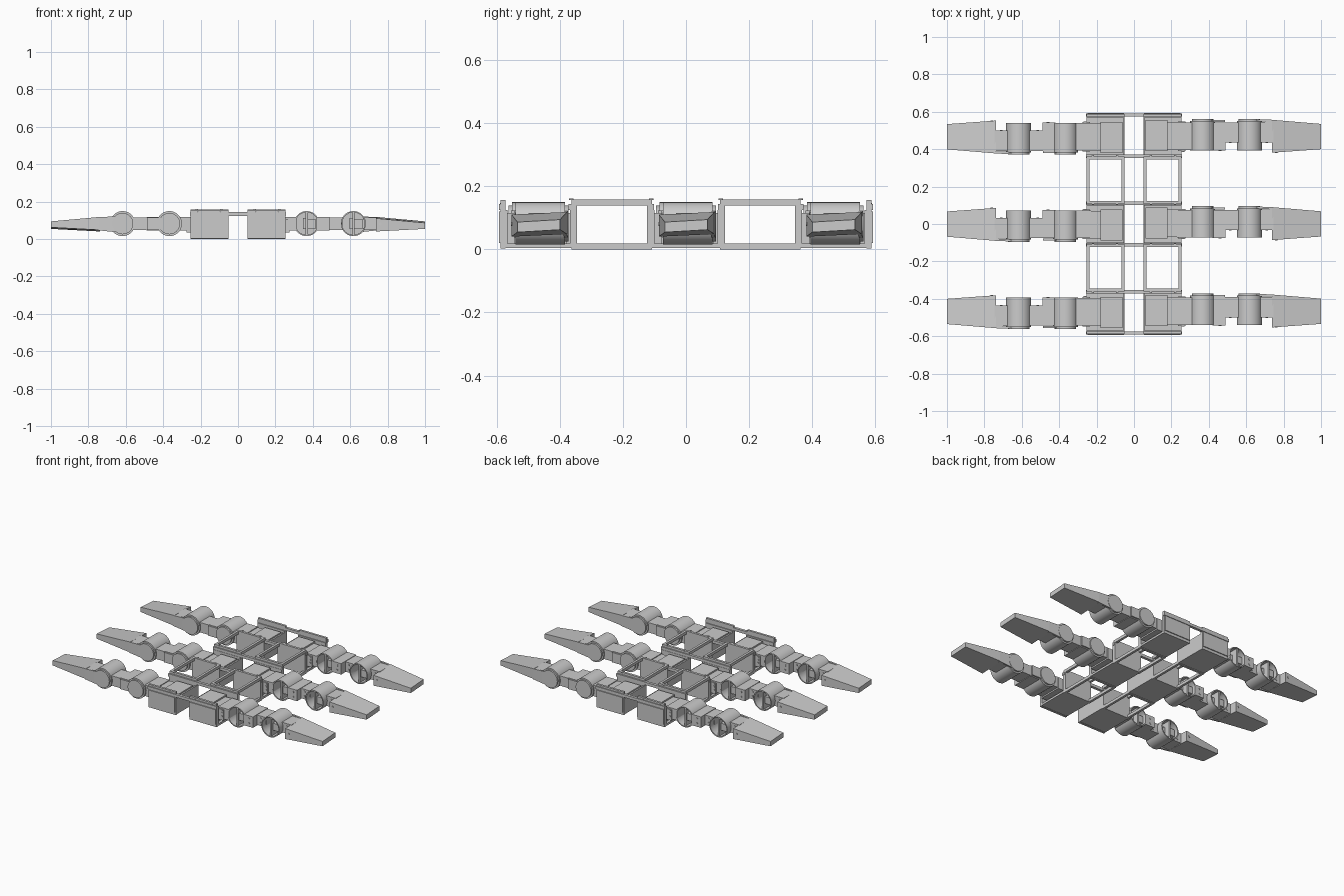
import bpy, bmesh, math
from mathutils import Matrix, Vector

if "Cube" in bpy.data.objects:
    bpy.data.objects.remove(bpy.data.objects["Cube"])

ROWS = (-0.467, 0.0, 0.467)
ZC = 0.082


def add_object(name, mesh, matrix=None):
    ob = bpy.data.objects.new(name, mesh)
    if matrix is not None:
        ob.matrix_world = matrix
    bpy.context.collection.objects.link(ob)
    return ob


def finish(name, bm, smooth=False):
    bmesh.ops.recalc_face_normals(bm, faces=bm.faces)
    me = bpy.data.meshes.new(name)
    for f in bm.faces:
        f.smooth = smooth
    bm.to_mesh(me)
    bm.free()
    if smooth:
        me.set_sharp_from_angle(angle=math.radians(30))
    return me


def add_box(bm, x, y, z):
    c = [(a[0] + a[1]) / 2 for a in (x, y, z)]
    s = [a[1] - a[0] for a in (x, y, z)]
    bmesh.ops.create_cube(bm, size=1, matrix=Matrix.Translation(c) @ Matrix.Diagonal((*s, 1)))


def boxes(name, specs):
    bm = bmesh.new()
    for s in specs:
        add_box(bm, *s)
    return finish(name, bm)


def add_pin(bm, p, axis, r=0.007, h=0.004):
    rot = Matrix.Rotation(math.pi / 2, 4, 'X') if axis == 'y' else Matrix.Identity(4)
    bmesh.ops.create_cone(bm, cap_ends=True, segments=12, radius1=r, radius2=r,
                          depth=h, matrix=Matrix.Translation(p) @ rot)


def lathe_y(name, profile, steps=40):
    bm = bmesh.new()
    vs = [bm.verts.new((r, y, 0)) for r, y in profile]
    es = [bm.edges.new((a, b)) for a, b in zip(vs, vs[1:])]
    bmesh.ops.spin(bm, geom=vs + es, cent=(0, 0, 0), axis=(0, 1, 0),
                   angle=2 * math.pi, steps=steps, use_merge=True)
    bmesh.ops.remove_doubles(bm, verts=bm.verts, dist=1e-5)
    return finish(name, bm, True)


def prism(bm, a, b):
    """Solid joining two four-point sections."""
    va, vb = ([bm.verts.new(p) for p in q] for q in (a, b))
    bm.faces.new(va)
    bm.faces.new(vb)
    for i in range(4):
        bm.faces.new((va[i], va[i - 1], vb[i - 1], vb[i]))


def section(x, y0, y1, z0, z1, lean):
    return [(x, y0, z0 - lean), (x, y1, z0 + lean), (x, y1, z1 + lean), (x, y0, z1 - lean)]


# ---- body meshes, right half, leg row centred on y = 0
X0, X1 = 0.05, 0.253
tray = boxes("servo_tray", [
    ((X0, X1), (-0.1, 0.1), (0.004, 0.018)),           # floor
    ((X0, X1), (-0.113, -0.099), (0.004, 0.125)),      # side walls
    ((X0, X1), (0.099, 0.113), (0.004, 0.125)),
    ((X0, X0 + 0.01), (-0.1, 0.1), (0.004, 0.115)),    # inner wall
])
servo = boxes("hip_servo", [
    ((0.062, 0.18), (-0.078, 0.088), (0.018, 0.122)),
    ((0.18, 0.235), (-0.07, 0.078), (0.018, 0.112)),
])

# open frame between two leg rows
FY = (0.108, 0.362)
t = 0.016
frame_specs = [((X0, X1), (FY[0], FY[0] + t), (0, 0.158)),
               ((X0, X1), (FY[1] - t, FY[1]), (0, 0.158))]
for xa in (X0, X1 - t):
    for za in (0, 0.139):
        frame_specs.append(((xa, xa + t), FY, (za, za + 0.019)))
frame = boxes("spacer_frame", frame_specs)

# front and back cover panels
cover = boxes("end_panel", [
    ((X0, X1), (0.572, 0.587), (0.002, 0.156)),
    ((X0 + 0.004, X1 - 0.004), (0.585, 0.593), (0.02, 0.12)),
])

# ---- leg meshes (right side orientation)
cup = lathe_y("joint_cup", [(0, 0.095), (0.057, 0.095), (0.057, 0.084), (0.067, 0.084),
                            (0.067, -0.073), (0.060, -0.073), (0.060, 0.06), (0, 0.06)])
core = boxes("joint_servo", [
    ((-0.005, 0.006), (-0.068, 0.06), (-0.06, 0.06)),
    ((0.0, 0.05), (-0.055, 0.06), (-0.025, 0.022)),
    ((-0.02, 0.0), (-0.03, 0.06), (-0.03, 0.03)),
])
arm = boxes("joint_arm", [((0.03, 0.12), (0.078, 0.088), (-0.033, 0.033))])


def link(name, specs, pins):
    bm = bmesh.new()
    for s in specs:
        add_box(bm, *s)
    for p in pins:
        add_pin(bm, p, 'y')
    return finish(name, bm)


hip = link("hip_bracket", [((0.23, 0.312), (-0.072, 0.075), (0.044, 0.117)),
                           ((0.235, 0.275), (-0.078, 0.08), (0.035, 0.108))],
           [(0.262, -0.079, z) for z in (0.06, 0.082, 0.1)])
thigh = link("thigh_link", [((0.42, 0.49), (-0.075, 0.076), (0.044, 0.117)),
                            ((0.485, 0.56), (-0.032, 0.076), (0.048, 0.114))],
             [(x, y, z) for x, y in ((0.46, -0.076), (0.515, -0.033)) for z in (0.065, 0.098)])

bm = bmesh.new()
add_box(bm, (0.668, 0.745), (-0.032, 0.078), (0.047, 0.115))
prism(bm, section(0.737, -0.086, 0.09, 0.044, 0.114, 0.004),
      section(1.0, -0.067, 0.068, 0.058, 0.09, 0.004))
prism(bm, section(0.64, 0.082, 0.094, 0.035, 0.122, 0.0),
      section(0.745, 0.078, 0.09, 0.046, 0.116, 0.0))
for z in (0.068, 0.095):
    add_pin(bm, (0.71, -0.033, z), 'y')
add_pin(bm, (0.76, -0.085, 0.08), 'y')
foot = finish("foot", bm)

# ---- place the halves: left is the right turned half round about z
for side, turn in (("right", 0), ("left", math.pi)):
    R = Matrix.Rotation(turn, 4, 'Z')
    for i, y in enumerate(ROWS):
        M = Matrix.Translation((0, y, 0)) @ R
        tag = f"_{side}_{i + 1}"
        for nm, me in (("servo_tray", tray), ("hip_servo", servo), ("hip_bracket", hip),
                       ("thigh_link", thigh), ("foot", foot)):
            add_object(nm + tag, me, M)
        for nm, x in (("upper", 0.367), ("lower", 0.617)):
            J = M @ Matrix.Translation((x, 0, ZC))
            add_object(nm + "_joint_cup" + tag, cup, J)
            add_object(nm + "_joint_servo" + tag, core, J)
            if nm == "upper":
                add_object(nm + "_joint_arm" + tag, arm, J)
    for end, sy in (("a", 1), ("b", -1)):
        M = R @ Matrix.Diagonal((1, sy, 1, 1))
        add_object(f"spacer_frame_{side}_{end}", frame, M)
        add_object(f"end_panel_{side}_{end}", cover, M)

# ---- cross rails tying both halves together, with bolts
for i, y in enumerate((-0.583, -0.363, -0.11, 0.11, 0.363, 0.583)):
    bm = bmesh.new()
    add_box(bm, (-0.257, 0.257), (y - 0.009, y + 0.009), (0.124, 0.143))
    for x in (-0.22, -0.09, 0.09, 0.22):
        add_pin(bm, (x, y, 0.158 if abs(y) < 0.5 else 0.145), 'z')
    add_object(f"cross_rail_{i + 1}", finish("cross_rail", bm))
